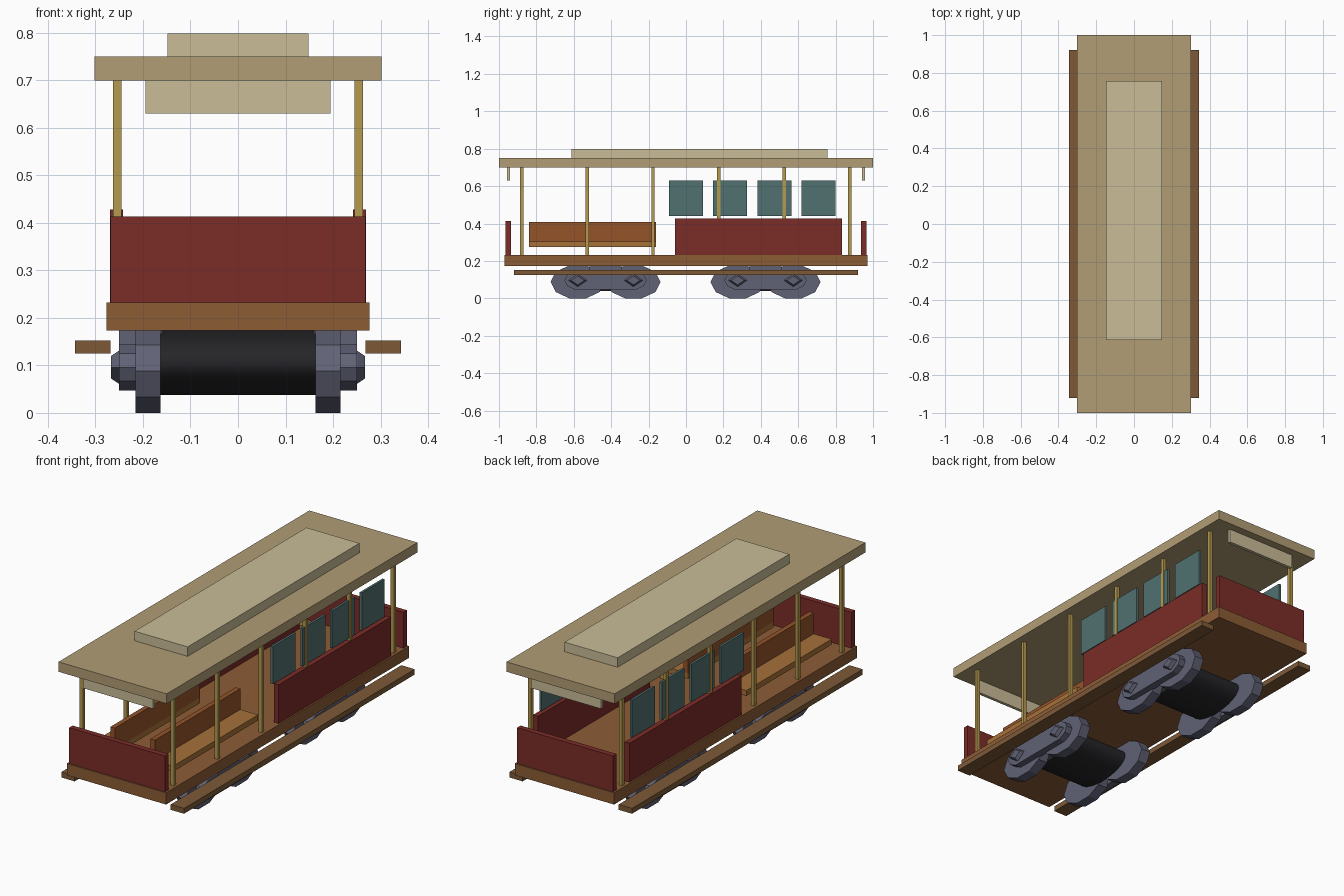
import bpy, bmesh
from math import cos, sin, pi

if "Cube" in bpy.data.objects:
    bpy.data.objects.remove(bpy.data.objects["Cube"])


def material(name, rgb):
    m = bpy.data.materials.new(name)
    m.diffuse_color = [(c / 255) ** 2.2 for c in rgb] + [1]
    m.use_nodes = True
    m.node_tree.nodes["Principled BSDF"].inputs["Base Color"].default_value = m.diffuse_color
    return m


WOOD = material("floor_wood", (139, 93, 56))
RED = material("red_paint", (122, 48, 44))
BRASS = material("brass", (180, 152, 80))
ROOF = material("roof_tan", (176, 156, 117))
CREAM = material("cream", (200, 187, 150))
GLASS = material("glass", (82, 112, 112))
SEAT = material("seat_wood", (165, 113, 60))
BACK = material("backrest_wood", (146, 84, 46))
BOARD = material("step_wood", (124, 90, 58))
METAL = material("truck_metal", (96, 98, 116))
DARK = material("dark_metal", (42, 42, 45))


def loft(name, rings, mat):
    """Solid through matching rings of points."""
    bm = bmesh.new()
    vs = [[bm.verts.new(p) for p in r] for r in rings]
    n = len(vs[0])
    for a, b in zip(vs, vs[1:]):
        for i in range(n):
            j = (i + 1) % n
            bm.faces.new((a[i], a[j], b[j], b[i]))
    bm.faces.new(vs[0])
    bm.faces.new(vs[-1])
    bmesh.ops.recalc_face_normals(bm, faces=bm.faces)
    me = bpy.data.meshes.new(name)
    bm.to_mesh(me)
    bm.free()
    me.materials.append(mat)
    ob = bpy.data.objects.new(name, me)
    bpy.context.collection.objects.link(ob)
    return ob


def box(name, x, y, z, mat):
    ring = [(x[0], y[0]), (x[1], y[0]), (x[1], y[1]), (x[0], y[1])]
    return loft(name, [[(a, b, h) for a, b in ring] for h in z], mat)


def oval(n, cy, cz, ry, rz, phase=0):
    return [(cy + ry * cos(2 * pi * i / n + phase),
             cz + rz * sin(2 * pi * i / n + phase)) for i in range(n)]


def prism(name, profile, x0, x1, mat):
    return loft(name, [[(x, y, z) for y, z in profile] for x in (x0, x1)], mat)


# floor and roof
box("floor", (-.277, .277), (-.97, .97), (.173, .232), WOOD)
box("roof", (-.302, .302), (-1, 1), (.70, .75), ROOF)
box("raised_roof", (-.148, .148), (-.613, .757), (.75, .798), CREAM)

# end panels and boards under the roof ends
for tag, e in (("front", -1), ("back", 1)):
    box(tag + "_panel", (-.268, .268), (e * .936, e * .964), (.232, .413), RED)
    box(tag + "_sign_board", (-.195, .195), (e * .942, e * .958), (.63, .70), CREAM)

for tag, s in (("left", -1), ("right", 1)):
    # posts
    for i in range(6):
        y = -.878 + i * .3508
        box(tag + "_post", (s * .245, s * .263), (y - .009, y + .009), (.232, .70), BRASS)
    # closed section: lower panel and windows
    box(tag + "_side_panel", (s * .242, s * .269), (-.06, .835), (.232, .428), RED)
    for i in range(4):
        y = -.001 + i * .2365
        box(tag + "_window", (s * .247, s * .259), (y - .091, y + .091), (.44, .63), GLASS)
    # outward-facing benches
    box(tag + "_seat", (s * .10, s * .225), (-.84, -.16), (.275, .303), SEAT)
    box(tag + "_backrest", (s * .10, s * .125), (-.84, -.16), (.303, .408), BACK)
    # running boards
    box(tag + "_running_board", (s * .268, s * .343), (-.92, .92), (.125, .152), BOARD)

# trucks
for cy in (-.43, .425):
    drum = prism("truck_drum", oval(32, cy, .107, .17, .069), -.165, .165, DARK)
    bpy.context.view_layer.objects.active = drum
    drum.select_set(True)
    bpy.ops.object.shade_smooth_by_angle()
    drum.select_set(False)
    for s in (-1, 1):
        # frame: two wheel-like ends joined by straight edges
        frame = [(cy + a * p, .096 + q) for a, p, q in (
            (-1, .22, 0), (-1, .205, -.029), (-1, .165, -.049),
            (1, .165, -.049), (1, .205, -.029), (1, .22, 0),
            (1, .205, .029), (1, .165, .049), (-1, .165, .049), (-1, .205, .029))]
        prism("truck_side_frame", frame, s * .21, s * .25, METAL)
        box("truck_bolster", (s * .16, s * .25), (cy - .085, cy + .085), (.12, .178), METAL)
        for dy in (-.149, .149):
            prism("wheel", oval(10, cy + dy, .088, .145, .0925), s * .163, s * .216, METAL)
            # tapered journal cap
            loft("journal_cap", [[(s * x, y, z) for y, z in oval(4, cy + dy, .096, r, r * .68)]
                                 for x, r in ((.245, .05), (.252, .05), (.267, .035))], METAL)
